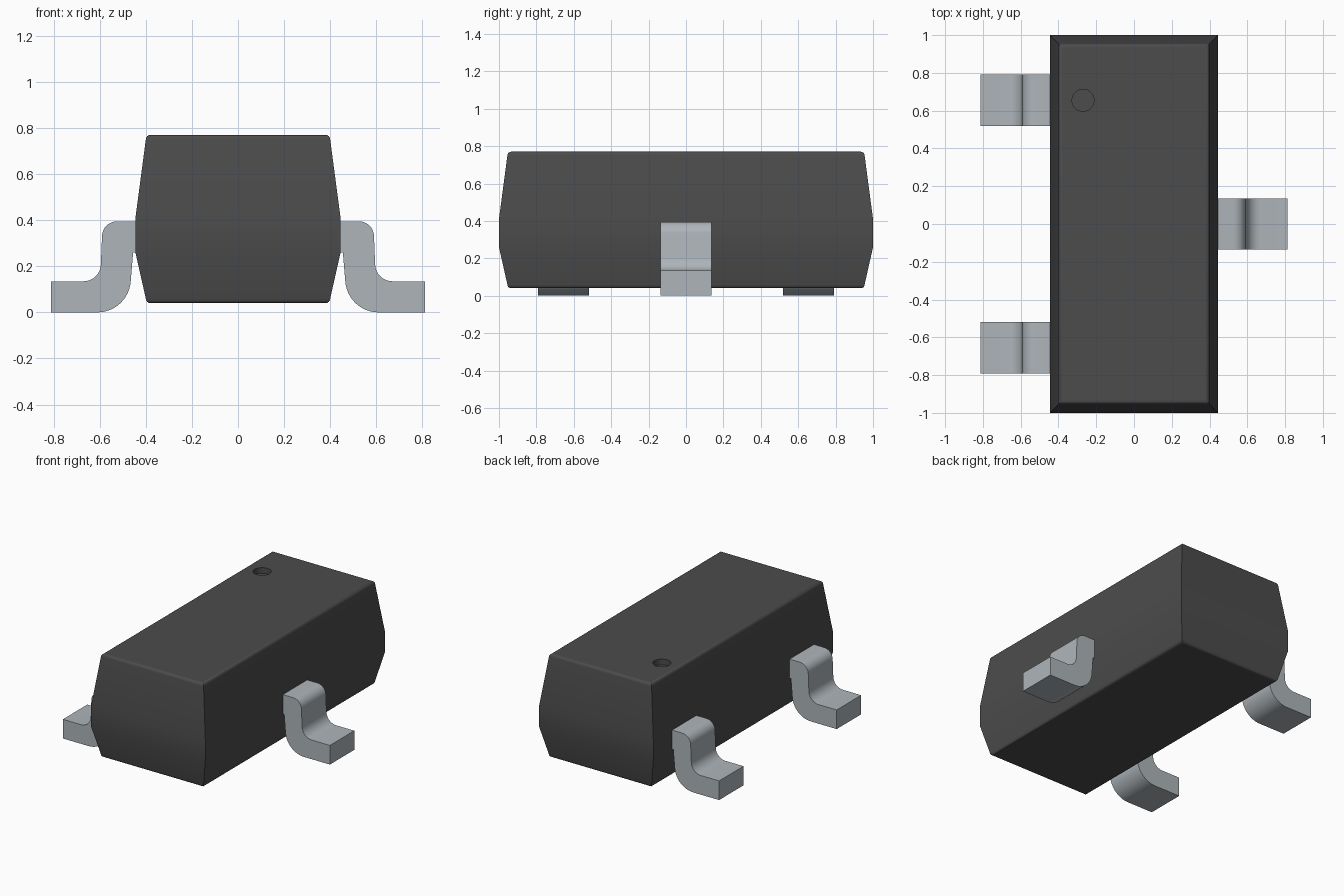
import bpy
import bmesh
import math

if "Cube" in bpy.data.objects:
    bpy.data.objects.remove(bpy.data.objects["Cube"])


def make_material(name, rgb):
    mat = bpy.data.materials.new(name)
    mat.use_nodes = True
    mat.diffuse_color = (*rgb, 1)
    mat.node_tree.nodes["Principled BSDF"].inputs["Base Color"].default_value = (*rgb, 1)
    return mat


def make_object(name, bm, mat):
    bmesh.ops.recalc_face_normals(bm, faces=bm.faces)
    mesh = bpy.data.meshes.new(name)
    bm.to_mesh(mesh)
    bm.free()
    mesh.materials.append(mat)
    obj = bpy.data.objects.new(name, mesh)
    bpy.context.collection.objects.link(obj)
    return obj


def activate(obj):
    bpy.ops.object.select_all(action='DESELECT')
    obj.select_set(True)
    bpy.context.view_layer.objects.active = obj


def smooth(obj, degrees=35):
    activate(obj)
    bpy.ops.object.shade_smooth_by_angle(angle=math.radians(degrees))


def arc(cx, cz, r, start, end, steps=8):
    angles = [math.radians(start + (end - start) * i / steps) for i in range(steps + 1)]
    return [(cx + r * math.cos(a), cz + r * math.sin(a)) for a in angles]


black = make_material("black plastic", (0.072, 0.072, 0.072))
metal = make_material("tinned metal", (0.42, 0.46, 0.49))

# Body: stacked rectangles given as (inset from widest outline, height)
HALF_X, HALF_Y, TOP, BOTTOM, R = 0.445, 1.0, 0.77, 0.04, 0.02
lower = [(0.045 + R * (1 - math.sin(a)), BOTTOM + R * (1 - math.cos(a)))
         for a in (math.radians(22.5 * i) for i in range(5))]
upper = [(inset, TOP + BOTTOM - z) for inset, z in reversed(lower)]
rings = lower + [(0, 0.26), (0, 0.41)] + upper

bm = bmesh.new()
loops = [[bm.verts.new((sx * (HALF_X - d), sy * (HALF_Y - d), z))
          for sx, sy in ((-1, -1), (1, -1), (1, 1), (-1, 1))] for d, z in rings]
for a, b in zip(loops, loops[1:]):
    for i in range(4):
        j = (i + 1) % 4
        bm.faces.new((a[i], a[j], b[j], b[i]))
bm.faces.new(loops[0])
bm.faces.new(loops[-1])
body = make_object("body", bm, black)

# Round index dimple sunk into the top
bm = bmesh.new()
bmesh.ops.create_cone(bm, cap_ends=True, segments=40, radius1=0.058, radius2=0.058, depth=0.08)
cutter = make_object("dimple_cutter", bm, black)
cutter.location = (-0.27, 0.655, TOP)
cutter.hide_render = True
cut = body.modifiers.new("dimple", 'BOOLEAN')
cut.operation = 'DIFFERENCE'
cut.solver = 'EXACT'
cut.object = cutter
activate(body)
bpy.ops.object.modifier_apply(modifier=cut.name)
bpy.data.objects.remove(cutter)
smooth(body)
for face in body.data.polygons:
    if abs(face.normal.z) > 0.999:
        face.use_smooth = False

# Gull-wing lead: side outline in x and z, extruded along y
outline = [(0.38, 0.395)]
outline += arc(0.525, 0.33, 0.065, 90, 3)
outline += arc(0.67, 0.21, 0.075, 183, 270)
outline += [(0.812, 0.135), (0.812, 0)]
outline += arc(0.61, 0.145, 0.145, 270, 183, 12)
outline += [(0.455, 0.26), (0.38, 0.26)]


def make_lead(name, side, y, half_width=0.136):
    bm = bmesh.new()
    face = bm.faces.new([bm.verts.new((side * x, y - half_width, z)) for x, z in outline])
    grown = bmesh.ops.extrude_face_region(bm, geom=[face])["geom"]
    bmesh.ops.translate(bm, vec=(0, 2 * half_width, 0),
                        verts=[v for v in grown if isinstance(v, bmesh.types.BMVert)])
    lead = make_object(name, bm, metal)
    smooth(lead)
    for poly in lead.data.polygons:
        if abs(poly.normal.y) > 0.9:
            poly.use_smooth = False


make_lead("left_lead", 1, 0)
make_lead("right_front_lead", -1, -0.655)
make_lead("right_back_lead", -1, 0.655)
